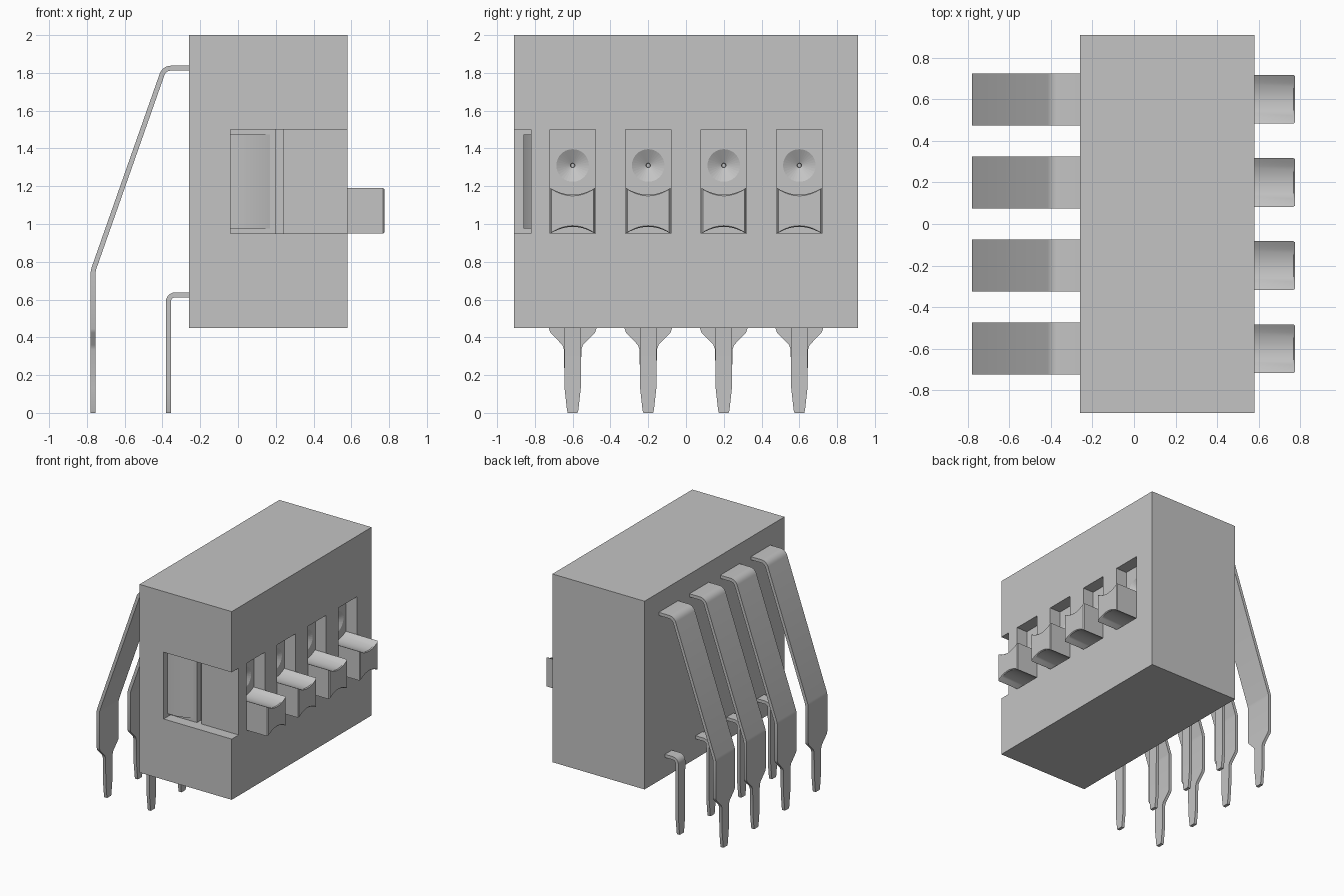
import bpy, bmesh, math
from mathutils import Vector

cube = bpy.data.objects.get("Cube")
if cube:
    bpy.data.objects.remove(cube, do_unlink=True)

grey = bpy.data.materials.new("light grey")
grey.use_nodes = True
COLOUR = (0.55, 0.55, 0.55, 1)
grey.diffuse_color = COLOUR
grey.node_tree.nodes["Principled BSDF"].inputs["Base Color"].default_value = COLOUR

POLES = (-0.6, -0.2, 0.2, 0.6)


def loft(name, rings, smooth=True):
    """Closed solid through equal-length rings of points, capped at both ends."""
    bm = bmesh.new()
    rows = [[bm.verts.new(p) for p in ring] for ring in rings]
    n = len(rows[0])
    for a, b in zip(rows, rows[1:]):
        for i in range(n):
            j = (i + 1) % n
            bm.faces.new((a[i], a[j], b[j], b[i]))
    bm.faces.new(rows[0][::-1])
    bm.faces.new(rows[-1])
    bmesh.ops.recalc_face_normals(bm, faces=bm.faces)
    mesh = bpy.data.meshes.new(name)
    bm.to_mesh(mesh)
    bm.free()
    mesh.materials.append(grey)
    ob = bpy.data.objects.new(name, mesh)
    bpy.context.collection.objects.link(ob)
    if smooth:
        bpy.ops.object.select_all(action='DESELECT')
        bpy.context.view_layer.objects.active = ob
        ob.select_set(True)
        bpy.ops.object.shade_smooth_by_angle(angle=math.radians(30))
    return ob


def box(name, x, y, z):
    return loft(name, [[(a, y[0], z[0]), (a, y[1], z[0]), (a, y[1], z[1]), (a, y[0], z[1])]
                       for a in x], smooth=False)


def cut(target, cutter):
    mod = target.modifiers.new("cut", 'BOOLEAN')
    mod.operation = 'DIFFERENCE'
    mod.solver = 'EXACT'
    mod.object = cutter
    bpy.context.view_layer.objects.active = target
    bpy.ops.object.modifier_apply(modifier=mod.name)
    bpy.data.objects.remove(cutter, do_unlink=True)


# Housing with a side notch and a narrow groove in its floor
housing = box("housing", (-0.26, 0.58), (-0.91, 0.91), (0.45, 2.0))
cut(housing, box("notch_cutter", (-0.04, 0.7), (-1.0, -0.82), (0.95, 1.5)))
cut(housing, box("groove_cutter", (0.20, 0.24), (-0.9, -0.77), (0.95, 1.5)))

# Lever windows, each with a conical dimple in its back wall
for y in POLES:
    cut(housing, box("window_cutter", (0.48, 0.7), (y - 0.12, y + 0.12), (0.95, 1.5)))
    rings = []
    for x, r in ((0.42, 0.01), (0.44, 0.012), (0.482, 0.09)):
        rings.append([(x, y + r * math.cos(i * math.tau / 32), 1.31 + r * math.sin(i * math.tau / 32))
                      for i in range(32)])
    cut(housing, loft("dimple_cutter", rings, smooth=False))

# Ramped latch inside the side notch
latch = ((-0.04, -0.81), (-0.04, -0.86), (0.05, -0.86), (0.17, -0.82), (0.17, -0.81))
loft("side_latch", [[(x, y, z) for x, y in latch] for z in (0.975, 1.475)])

# Levers with hollowed top and bottom
STEPS = 12
for k, yc in enumerate(POLES):
    def section(x, inset):
        w = 0.117 - inset
        ts = [-1 + 2 * i / STEPS for i in range(STEPS + 1)]
        low = [(x, yc + w * t, 0.95 + inset + 0.035 * (1 - t * t)) for t in ts]
        high = [(x, yc + w * t, 1.19 - inset - 0.035 * (1 - t * t)) for t in reversed(ts)]
        return low + high
    loft(f"lever_{k + 1}", [section(0.47, 0), section(0.768, 0), section(0.775, 0.006)])


def bend(cx, cz, r, a0, a1, w, steps=6):
    """Rounded corner as a run of (x, z, half width) stations."""
    out = []
    for i in range(steps + 1):
        a = math.radians(a0 + (a1 - a0) * i / steps)
        out.append((cx + r * math.cos(a), cz + r * math.sin(a), w))
    return out


def lead(name, yc, path, thick=0.026):
    """Flat strip following stations of (x, z, half width)."""
    pts = [Vector((p[0], p[1])) for p in path]
    rings = []
    for i, p in enumerate(pts):
        d0 = (p - pts[max(i - 1, 0)]).normalized() if i else (pts[1] - p).normalized()
        d1 = (pts[i + 1] - p).normalized() if i < len(pts) - 1 else d0
        d = (d0 + d1).normalized()
        n = Vector((-d.y, d.x)) * (thick / 2) / max(d.dot(d0), 0.5)
        w = path[i][2]
        a, b = p + n, p - n
        rings.append([(a.x, yc - w, a.y), (a.x, yc + w, a.y),
                      (b.x, yc + w, b.y), (b.x, yc - w, b.y)])
    return loft(name, rings)


# Long upper leads and short lower leads
W = 0.125
upper = ([(-0.24, 1.825, W)] + bend(-0.355, 1.775, 0.05, 90, 161, W)
         + [(-0.763, 0.765, W), (-0.767, 0.745, W), (-0.767, 0.445, W), (-0.767, 0.425, 0.118),
            (-0.767, 0.36, 0.055), (-0.767, 0.335, 0.046), (-0.767, 0.13, 0.043),
            (-0.767, 0.015, 0.03), (-0.767, 0, 0.026)])
lower = ([(-0.24, 0.625, 0.045)] + bend(-0.332, 0.588, 0.037, 90, 180, 0.045)
         + [(-0.369, 0.13, 0.043), (-0.369, 0.015, 0.03), (-0.369, 0, 0.026)])
for k, y in enumerate(POLES):
    lead(f"upper_lead_{k + 1}", y, upper)
    lead(f"lower_lead_{k + 1}", y, lower)
